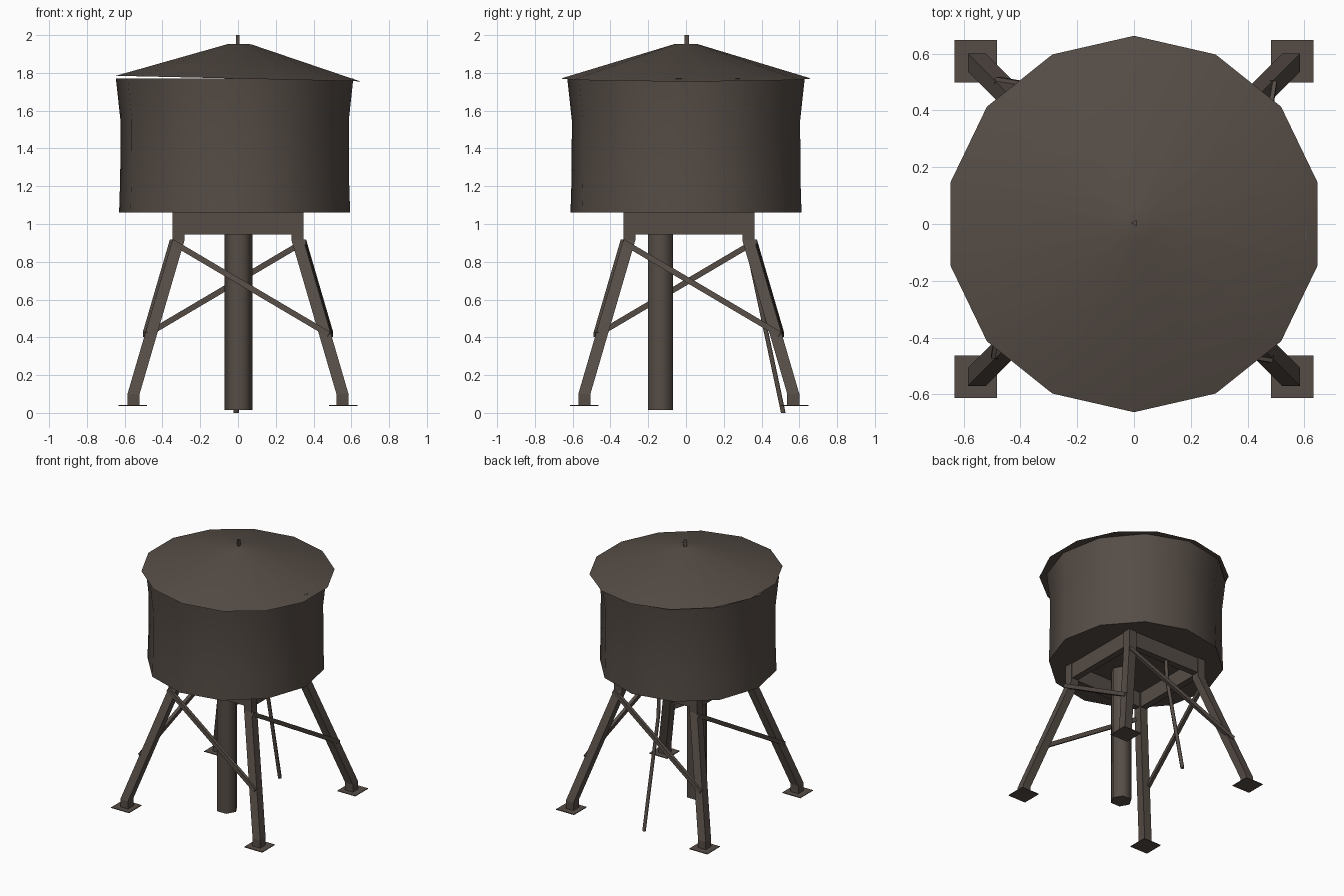
import bpy, bmesh, math
from mathutils import Vector, Matrix

old = bpy.data.objects.get("Cube")
if old:
    bpy.data.objects.remove(old, do_unlink=True)

# One weathered brown for the whole tower
COLOUR = (0.092, 0.073, 0.061, 1.0)
brown = bpy.data.materials.new("weathered brown")
brown.use_nodes = True
brown.diffuse_color = COLOUR
bsdf = next(n for n in brown.node_tree.nodes if n.type == "BSDF_PRINCIPLED")
bsdf.inputs["Base Color"].default_value = COLOUR

CENTRE_Y = 0.015


def finish(name, bm, smooth_angle=None):
    bmesh.ops.recalc_face_normals(bm, faces=bm.faces)
    mesh = bpy.data.meshes.new(name)
    bm.to_mesh(mesh)
    bm.free()
    mesh.materials.append(brown)
    if smooth_angle:
        mesh.shade_smooth()
        mesh.set_sharp_from_angle(angle=math.radians(smooth_angle))
    obj = bpy.data.objects.new(name, mesh)
    bpy.context.scene.collection.objects.link(obj)
    return obj


def ring(centre, radius, sides, turn):
    """Horizontal regular polygon; turn is in degrees."""
    angles = [math.radians(turn) + math.tau * i / sides for i in range(sides)]
    return [Vector(centre) + radius * Vector((math.cos(a), math.sin(a), 0)) for a in angles]


def loft(name, rings, smooth_angle=None):
    """Skin a stack of rings and cap both ends."""
    bm = bmesh.new()
    loops = [[bm.verts.new(p) for p in r] for r in rings]
    for low, high in zip(loops, loops[1:]):
        for i in range(len(low)):
            j = (i + 1) % len(low)
            bm.faces.new((low[i], low[j], high[j], high[i]))
    bm.faces.new(loops[0])
    bm.faces.new(loops[-1])
    return finish(name, bm, smooth_angle)


def box(name, centre, size, rotation=Matrix.Identity(4)):
    bm = bmesh.new()
    bmesh.ops.create_cube(bm, size=1, matrix=Matrix.Translation(centre) @ rotation @ Matrix.Diagonal((*size, 1)))
    return finish(name, bm)


# Tank with slightly pinched walls
profile = [(1.062, 0.613), (1.25, 0.607), (1.55, 0.606), (1.77, 0.63)]
loft("tank", [ring((-0.018, 0, z), r, 12, -4) for z, r in profile], 40)

# Shallow conical roof, leaning a little to one side
roof = loft("roof", [ring((0, 0, 0), 0.663, 14, 90), ring((0.006, 0, 0.183), 0.06, 14, 90)], 40)
roof.location = (0, 0, 1.77)
roof.rotation_euler.y = math.radians(1.3)
loft("roof_spike", [ring((0.002, 0.004, z), 0.013, 3, 60) for z in (1.94, 2.0)])

# Central water pipe
loft("water_pipe", [ring((0.003, -0.135, z), 0.075, 6, 0) for z in (0.015, 1.07)], 65)

# Four legs with bends near the foot and the tank, each on a thin plate
LEG = 0.064
bends = [(0.04, 0.553), (0.1, 0.553), (0.915, 0.315), (1.065, 0.315)]
corners = [(-1, -1), (1, -1), (1, 1), (-1, 1)]
names = ["front_right", "front_left", "back_left", "back_right"]
for name, (sx, sy) in zip(names, corners):
    rings = [ring((sx * d, CENTRE_Y + sy * d, z), LEG / math.sqrt(2), 4, 45) for z, d in bends]
    loft(name + "_leg", rings)
    box(name + "_foot_plate", (sx * 0.557, CENTRE_Y + 0.003 + sy * 0.556, 0.04), (0.15, 0.15, 0.005))


# Beams and one diagonal brace on each side, going round the tower
def leg_point(corner, z):
    (z0, d0), (z1, d1) = bends[1:3]
    d = d0 + (d1 - d0) * (z - z0) / (z1 - z0)
    return Vector((corner[0] * d, CENTRE_Y + corner[1] * d, z))


for i, side in enumerate(["front", "left", "back", "right"]):
    a, b = corners[i], corners[(i + 1) % 4]
    out = Vector((a[0] + b[0], a[1] + b[1], 0)).normalized()
    spin = Matrix.Rotation(i * math.pi / 2, 4, "Z")
    centre = out * 0.315 + Vector((0, CENTRE_Y, 1.004))
    box(side + "_beam", centre, (0.58, 0.05, 0.118), spin)

    top, bottom = leg_point(a, 0.89), leg_point(b, 0.43)
    along = (bottom - top).normalized()
    normal = (out - along * out.dot(along)).normalized()
    across = along.cross(normal)
    frame = Matrix((along, normal, across)).transposed().to_4x4()
    length = (bottom - top).length + 0.06
    box(side + "_brace", (top + bottom) / 2 + out * 0.03, (length, 0.025, 0.03), frame)

# Thin bent drain pole at the back
pole = [(0.515, 0.0), (0.345, 0.8), (0.33, 1.07)]
loft("drain_pole", [ring((-0.01, y, z), 0.014, 6, 0) for y, z in pole], 65)
